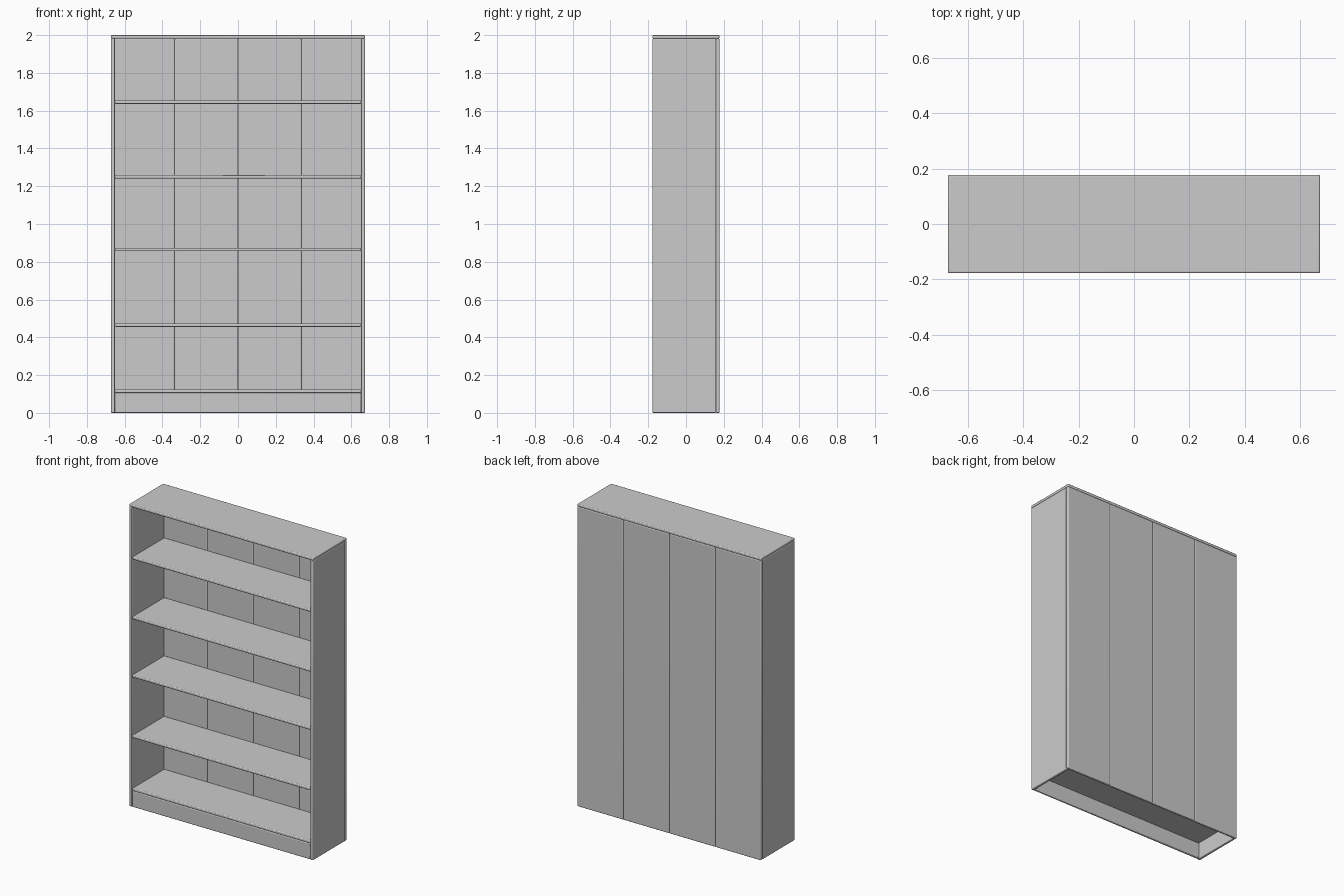
import bpy

if "Cube" in bpy.data.objects:
    bpy.data.objects.remove(bpy.data.objects["Cube"])

BEVEL = 0.005
W, D, H = 0.672, 0.177, 2.0     # half width, half depth, height
T = 0.018                       # board thickness


def board(name, x, y, z):
    """Rounded board spanning the given (min, max) ranges."""
    bpy.ops.mesh.primitive_cube_add(size=1, location=[sum(r) / 2 for r in (x, y, z)])
    ob = bpy.context.object
    ob.name = name
    ob.scale = [r[1] - r[0] for r in (x, y, z)]
    bpy.ops.object.transform_apply(location=False, rotation=False, scale=True)
    mod = ob.modifiers.new("rounded_edges", 'BEVEL')
    mod.width = BEVEL
    mod.segments = 3
    bpy.ops.object.shade_smooth_by_angle()
    return ob


back_y = D - T                  # front face of the back planks
inner_x = W - 0.02              # inner face of the sides

# Top board
board("top_board", (-W, W), (-D, D), (H - T, H))

# Side panels
for name, s in (("left_side", -1), ("right_side", 1)):
    board(name, sorted((s * inner_x, s * W)), (-D, back_y), (0, H - T))

# Back planks
plank = 2 * W / 4
for i in range(4):
    x0 = -W + i * plank
    board(f"back_plank_{i + 1}", (x0, x0 + plank), (back_y, D), (0, H - T))

# Shelves
for i, z in enumerate((0.115, 0.465, 0.865, 1.25, 1.645)):
    board(f"shelf_{i + 1}", (-inner_x, inner_x), (-D + 0.003, back_y), (z - T / 2, z + T / 2))

# Kick board under the lowest shelf
board("kick_board", (-inner_x, inner_x), (-D + 0.003, -D + 0.003 + T), (0, 0.106))
